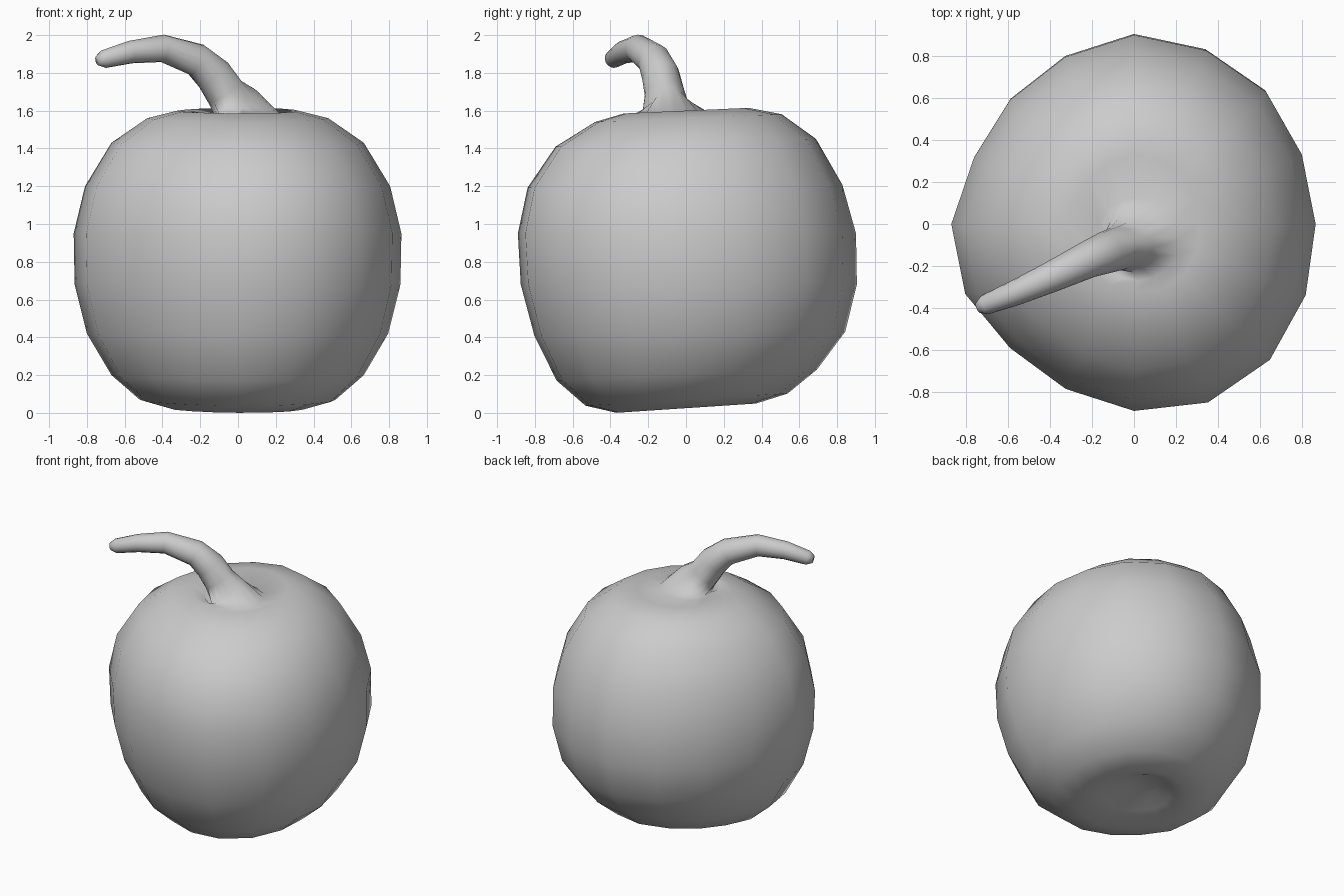
import bpy, bmesh
from math import cos, sin, tau
from mathutils import Vector

cube = bpy.data.objects.get("Cube")
if cube:
    bpy.data.objects.remove(cube, do_unlink=True)

mat = bpy.data.materials.new("plain grey")
mat.use_nodes = True
grey = (0.6, 0.6, 0.6, 1)
mat.diffuse_color = grey
mat.node_tree.nodes["Principled BSDF"].inputs["Base Color"].default_value = grey

# Slightly uneven outline of the fruit, counter-clockwise from +x
OUTLINE = [.865, .865, .89, .895, .9, .86, .835, .825,
           .87, .87, .835, .85, .89, .92, .915, .885]
SIDES = len(OUTLINE)

# Fruit rings from the bottom hollow to the top hollow: height, radius, y shift
BODY = [(.09, .1, .1), (.05, .22, .06), (.025, .36, 0), (.07, .52, 0), (.2, .67, 0),
        (.42, .8, .015), (.68, .865, .01), (.95, .87, 0), (1.2, .81, -.01),
        (1.43, .67, -.005), (1.56, .48, .01), (1.6, .32, 0)]

# Stem rings from the flared foot to the tip: x, y, z, radius
STEM = [(.02, -.07, 1.585, .2), (-.02, -.1, 1.625, .125), (-.07, -.115, 1.7, .105),
        (-.13, -.135, 1.79, .1), (-.22, -.17, 1.87, .088), (-.4, -.255, 1.93, .073),
        (-.57, -.33, 1.91, .06), (-.71, -.385, 1.873, .048), (-.745, -.4, 1.865, .025)]

bm = bmesh.new()
rings = []

# Fruit: the lower and upper rings lift a little towards the back
for z, r, shift in BODY:
    lift = .07 * max(0, .5 - z) / .5 + .045 * max(0, z - 1.1) / .5
    ring = []
    for i, o in enumerate(OUTLINE):
        a = tau * i / SIDES
        x, y = r * o / .87 * cos(a), r * o / .87 * sin(a) + shift
        ring.append(bm.verts.new((x, y, z + lift * y)))
    rings.append(ring)

# Stem: rings turned square to the path, growing out of the fruit
centres = [Vector(p[:3]) for p in STEM]
up = Vector((0, 0, 1))
for k, (*_, r) in enumerate(STEM):
    ahead = centres[min(k + 1, len(STEM) - 1)]
    behind = centres[max(k - 1, 0)]
    turn = up.rotation_difference(up if k == 0 else ahead - behind)
    ring = []
    for i in range(SIDES):
        a = tau * i / SIDES
        flare = 1 + (.18 * cos(3 * a - .6) if k == 1 else 0)
        offset = turn @ Vector((r * flare * cos(a), r * flare * sin(a), 0))
        ring.append(bm.verts.new(centres[k] + offset))
    rings.append(ring)

# Skin between neighbouring rings
for low, high in zip(rings, rings[1:]):
    for i in range(SIDES):
        j = (i + 1) % SIDES
        bm.faces.new((low[i], low[j], high[j], high[i]))
bm.faces.new(rings[0][::-1])
bm.faces.new(rings[-1])
bmesh.ops.recalc_face_normals(bm, faces=bm.faces)
for face in bm.faces:
    face.smooth = True

mesh = bpy.data.meshes.new("fruit_and_stem")
bm.to_mesh(mesh)
bm.free()
mesh.materials.append(mat)
fruit = bpy.data.objects.new("fruit_and_stem", mesh)
bpy.context.collection.objects.link(fruit)
